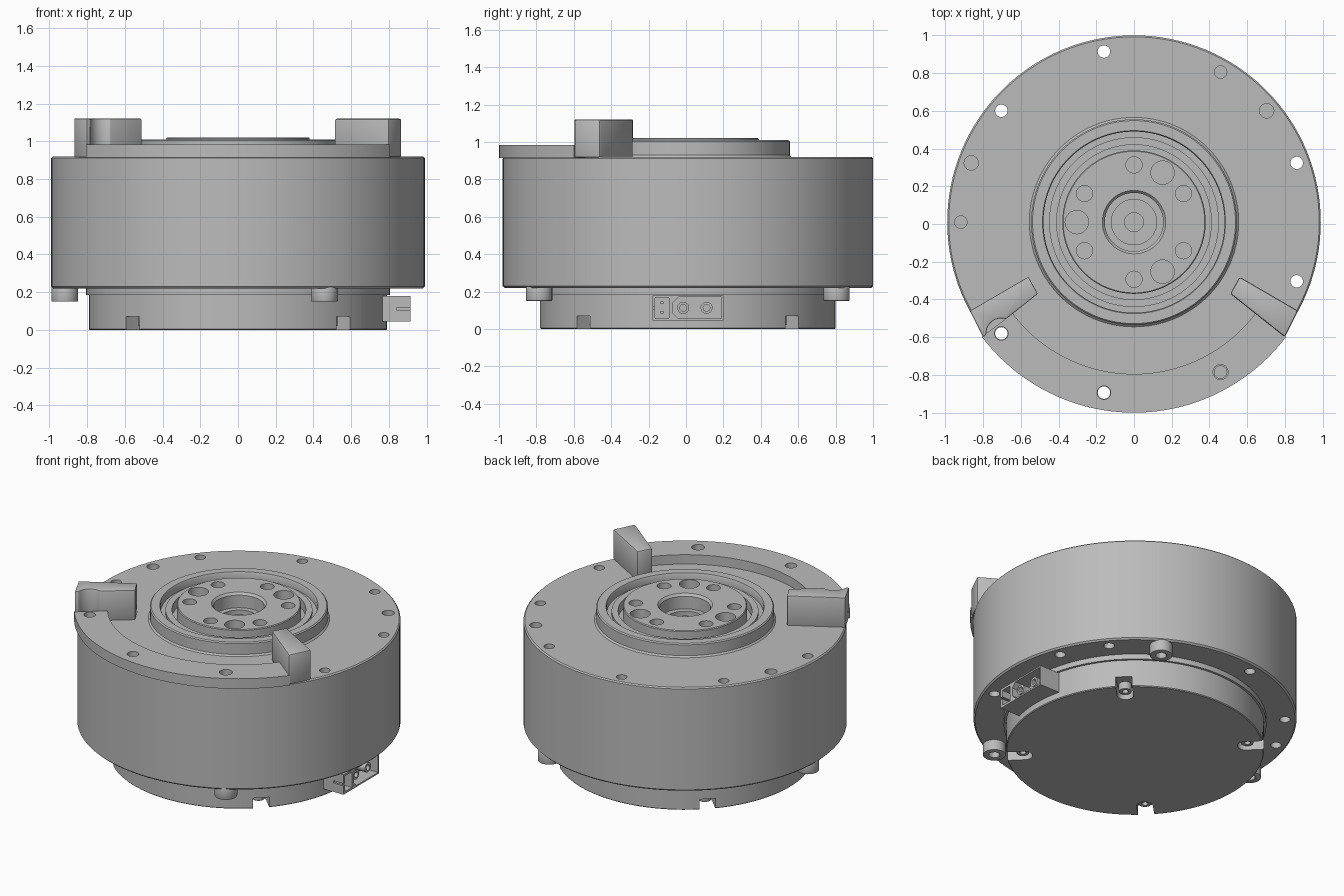
import bpy, bmesh
from math import sin, cos, pi, radians
from mathutils import Matrix, Vector

cube = bpy.data.objects.get("Cube")
if cube:
    bpy.data.objects.remove(cube)

CY = 0.01            # y of the shared axis
ALONG_X = Matrix(((0, 0, 1, 0), (1, 0, 0, 0), (0, 1, 0, 0), (0, 0, 0, 1)))

grey = bpy.data.materials.new("machined grey")
grey.use_nodes = True
colour = (0.5, 0.5, 0.5, 1)
grey.diffuse_color = colour
grey.node_tree.nodes["Principled BSDF"].inputs["Base Color"].default_value = colour


def add_object(name, bm):
    bmesh.ops.recalc_face_normals(bm, faces=bm.faces)
    mesh = bpy.data.meshes.new(name)
    bm.to_mesh(mesh)
    bm.free()
    mesh.materials.append(grey)
    obj = bpy.data.objects.new(name, mesh)
    bpy.context.collection.objects.link(obj)
    return obj


def lathe(name, profile, steps=128):
    bm = bmesh.new()
    verts = [bm.verts.new((r, CY * 0, z)) for r, z in profile]
    edges = [bm.edges.new(pair) for pair in zip(verts, verts[1:])]
    bmesh.ops.spin(bm, geom=verts + edges, cent=(0, 0, 0), axis=(0, 0, 1),
                   angle=2 * pi, steps=steps)
    bmesh.ops.remove_doubles(bm, verts=bm.verts, dist=0.0002)
    bmesh.ops.translate(bm, verts=bm.verts, vec=(0, CY, 0))
    return add_object(name, bm)


def prism(name, points, low, high, matrix=Matrix()):
    bm = bmesh.new()
    face = bm.faces.new([bm.verts.new((x, y, low)) for x, y in points])
    new = bmesh.ops.extrude_face_region(bm, geom=[face])["geom"]
    top = [v for v in new if isinstance(v, bmesh.types.BMVert)]
    bmesh.ops.translate(bm, verts=top, vec=(0, 0, high - low))
    bmesh.ops.transform(bm, matrix=matrix, verts=bm.verts)
    return add_object(name, bm)


def arc(centre, radius, start=0, end=360, n=24):
    count = n if end - start == 360 else n + 1
    angles = [radians(start + (end - start) * i / n) for i in range(count)]
    return [(centre[0] + radius * cos(a), centre[1] + radius * sin(a)) for a in angles]


def rect(x0, x1, y0, y1):
    return [(x0, y0), (x1, y0), (x1, y1), (x0, y1)]


def polar(radius, degrees):
    a = radians(degrees)
    return radius * cos(a), CY + radius * sin(a)


def cylinder(name, centre, radius, low, high, n=24, matrix=Matrix()):
    return prism(name, arc(centre, radius, n=n), low, high, matrix)


def finish(obj, cutters=(), bevel=0):
    for cutter in cutters:
        cutter.hide_render = True
        mod = obj.modifiers.new("cut", "BOOLEAN")
        mod.operation, mod.solver, mod.object = "DIFFERENCE", "EXACT", cutter
    if bevel:
        mod = obj.modifiers.new("bevel", "BEVEL")
        mod.width, mod.segments, mod.limit_method = bevel, 2, "ANGLE"
        mod.angle_limit = radians(50)
    graph = bpy.context.evaluated_depsgraph_get()
    mesh = bpy.data.meshes.new_from_object(obj.evaluated_get(graph))
    obj.modifiers.clear()
    obj.data = mesh
    for cutter in cutters:
        bpy.data.objects.remove(cutter)
    bpy.ops.object.select_all(action="DESELECT")
    obj.select_set(True)
    bpy.context.view_layer.objects.active = obj
    bpy.ops.object.shade_smooth_by_angle(angle=radians(30))
    return obj


THROUGH = (-20, 20, 100, 140, 220, 260)
BOLTS = (60, 180, 300)
PINS = (40, 160)
RIM = 0.918


def rim_holes(angles, radius, low, high):
    return [cylinder("hole_cutter", polar(RIM, a), radius, low, high) for a in angles]


# Main drum with the raised bearing ring on top
housing = lathe("housing", [
    (0, 0.2), (0.8, 0.2), (0.8, 0.22), (0.98, 0.22), (0.99, 0.23), (0.99, 0.912),
    (0.982, 0.92), (0.555, 0.92), (0.545, 0.93), (0.545, 1.003), (0.538, 1.01),
    (0.485, 1.01), (0.48, 1.0), (0.48, 0.96), (0.45, 0.96), (0.45, 0.98),
    (0.41, 0.98), (0.41, 0.92), (0.3, 0.92), (0.3, 0.8), (0, 0.8)])
finish(housing, rim_holes(THROUGH, 0.033, 0.1, 1.2) + rim_holes(BOLTS, 0.033, 0.87, 1.2)
       + rim_holes(PINS, 0.038, 0.87, 1.2) + rim_holes(PINS, 0.033, 0.1, 0.27))

# Output hub with its stepped centre bore and two sets of holes
hub = lathe("output_hub", [
    (0, 0.78), (0.38, 0.78), (0.38, 1.015), (0.375, 1.02), (0.168, 1.02),
    (0.155, 1.005), (0.155, 0.92), (0.12, 0.92), (0.12, 0.89), (0.05, 0.89),
    (0.05, 0.85), (0, 0.85)])
small = [cylinder("hole_cutter", polar(0.303, a), 0.043, 0.95, 1.1)
         for a in range(30, 390, 60)]
large = [cylinder("hole_cutter", polar(0.303, a), 0.062, 0.94, 1.1) for a in BOLTS]
finish(hub, small + large)

# Stepped base with four screw slots
base = lathe("base", [(0, 0), (0.785, 0), (0.79, 0.005), (0.79, 0.185),
                      (0.805, 0.185), (0.805, 0.23), (0, 0.23)])
slots = []
for angle in (45, 135, 225, 315):
    outline = [(0.9, -0.05)] + [(0.9, 0.05)] + arc((0.68, 0), 0.05, 90, 270, 12)
    turn = Matrix.Translation((0, CY, 0)) @ Matrix.Rotation(radians(angle), 4, "Z")
    slots.append(prism("slot_cutter", outline, -0.1, 0.07, turn))
finish(base, slots)


def socket_screw(name, centre, radius, low, high):
    head = cylinder(name, centre, radius, low, high, 32)
    socket = cylinder("socket_cutter", centre, radius * 0.5, low - 0.1,
                      low + (high - low) * 0.6, 6)
    finish(head, [socket], 0.005)


for i, angle in enumerate((45, 135, 225, 315)):
    socket_screw(f"base_screw_{i + 1}", polar(0.69, angle), 0.04, 0.02, 0.08)
for i, angle in enumerate(BOLTS):
    socket_screw(f"housing_bolt_{i + 1}", polar(RIM, angle), 0.07, 0.15, 0.23)

# Raised plate along the front rim
plate = prism("front_plate", arc((0, CY), 1.01, 217, 323, 64)
              + arc((0, CY), 0.805, 217, 323, 64)[::-1], 0.915, 0.983)
finish(plate, rim_holes((220, 260), 0.036, 0.8, 1.2) + rim_holes((300,), 0.04, 0.8, 1.2))

# End blocks, the right one relieved around its rim hole
outline = [(0.56, -0.28), (0.51, -0.37), (0.80, -0.60), (0.87, -0.46)]
left_block = prism("left_block", outline, 0.915, 1.12)
finish(left_block, bevel=0.012)
right_block = prism("right_block", [(-x, y) for x, y in outline], 0.915, 1.12)
relief = cylinder("relief_cutter", polar(RIM, 220), 0.08, 0.8, 1.3, 32)
finish(right_block, [relief], 0.01)

# Plug housing on the left side: a two-pin power bay and a small signal bay
plug = prism("plug_housing", rect(-0.18, 0.2, 0.045, 0.18), 0.72, 0.915, ALONG_X)
bay = [(-0.07, 0.085), (-0.04, 0.055), (0.14, 0.055), (0.19, 0.055),
       (0.19, 0.17), (0.14, 0.17), (-0.04, 0.17), (-0.07, 0.14)]
finish(plug, [
    prism("bay_cutter", bay, 0.81, 1, ALONG_X),
    prism("bay_cutter", rect(-0.165, -0.09, 0.06, 0.165), 0.81, 1, ALONG_X),
    prism("slit_cutter", rect(-0.3, -0.15, 0.105, 0.12), 0.84, 1, ALONG_X)])
for i, y in enumerate((-0.015, 0.11)):
    pin = cylinder(f"power_pin_{i + 1}", (y, 0.113), 0.032, 0.8, 0.895, 24, ALONG_X)
    hole = cylinder("pin_cutter", (y, 0.113), 0.018, 0.85, 1, 16, ALONG_X)
    finish(pin, [hole])
for i, z in enumerate((0.09, 0.14)):
    finish(prism(f"signal_pin_{i + 1}", rect(-0.135, -0.12, z - 0.007, z + 0.007),
                 0.8, 0.88, ALONG_X))
